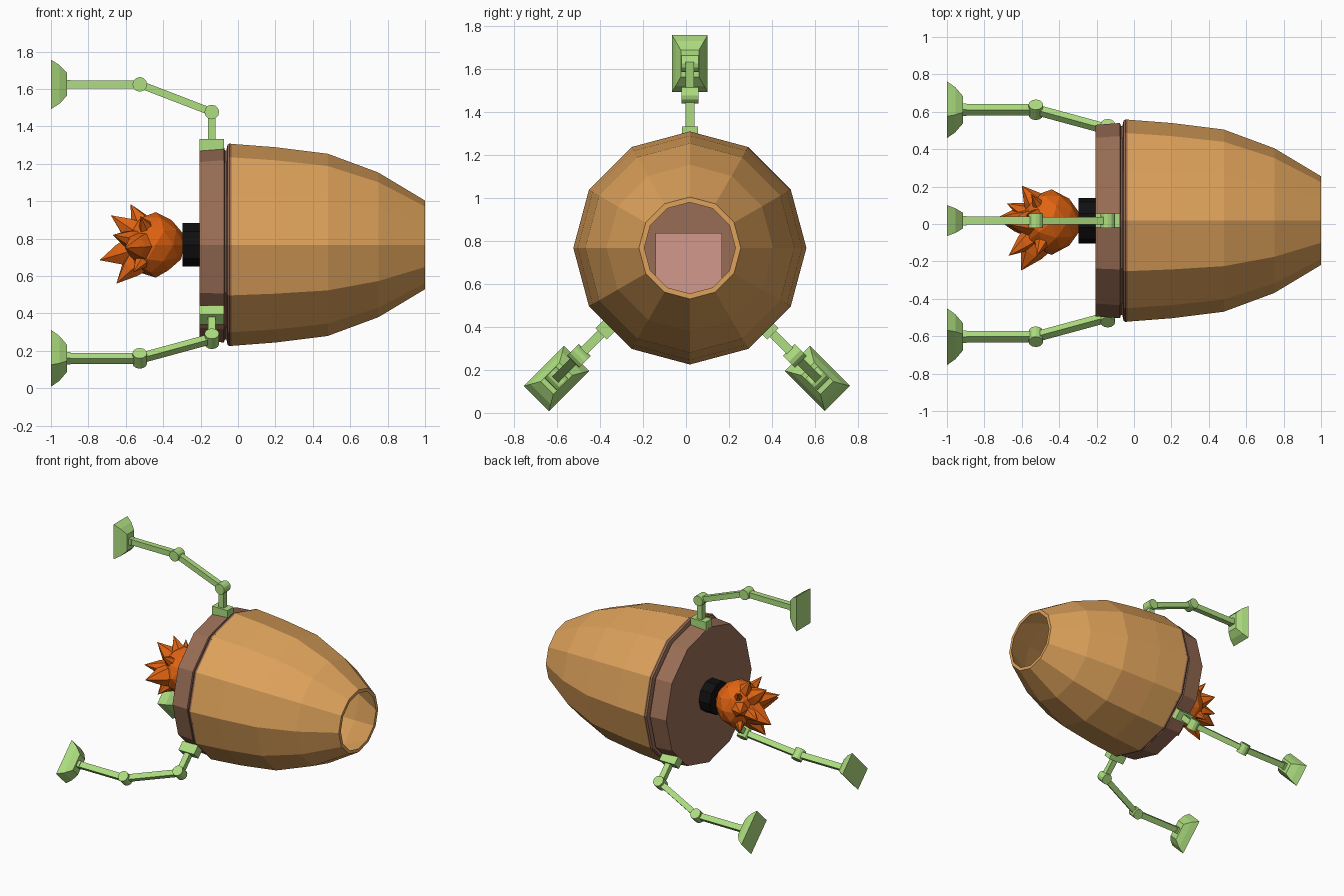
import bpy, bmesh, math
from mathutils import Vector, Matrix

if "Cube" in bpy.data.objects:
    bpy.data.objects.remove(bpy.data.objects["Cube"])

CY, CZ = 0.018, 0.767          # hull axis


def material(name, rgb):
    m = bpy.data.materials.new(name)
    lin = [((c + 0.055) / 1.055) ** 2.4 if c > 0.04 else c / 12.92 for c in rgb]
    m.diffuse_color = (*lin, 1)
    m.use_nodes = True
    m.node_tree.nodes["Principled BSDF"].inputs["Base Color"].default_value = m.diffuse_color
    return m


TAN = material("tan hull", (0.87, 0.635, 0.355))
BROWN = material("brown band", (0.60, 0.43, 0.335))
GREEN = material("light green", (0.68, 0.87, 0.50))
ORANGE = material("flame orange", (0.88, 0.39, 0.07))
BLACK = material("nozzle black", (0.06, 0.06, 0.06))
PINK = material("dusty pink", (0.82, 0.60, 0.55))


def finish(bm, name, mat, matrix=None):
    if matrix:
        bm.transform(matrix)
    bmesh.ops.recalc_face_normals(bm, faces=bm.faces)
    me = bpy.data.meshes.new(name)
    bm.to_mesh(me)
    bm.free()
    me.materials.append(mat)
    ob = bpy.data.objects.new(name, me)
    bpy.context.collection.objects.link(ob)
    return ob


def lathe(name, profile, sides, mat, loop=False, start=0.0):
    """Revolve (x, radius) points about the hull axis; cap the ends or close the loop."""
    bm = bmesh.new()
    rings = []
    for x, r in profile:
        ring = []
        for i in range(sides):
            a = start + 2 * math.pi * i / sides
            ring.append(bm.verts.new((x, CY + r * math.sin(a), CZ + r * math.cos(a))))
        rings.append(ring)
    pairs = list(zip(rings, rings[1:]))
    if loop:
        pairs.append((rings[-1], rings[0]))
    for p, q in pairs:
        for i in range(sides):
            j = (i + 1) % sides
            bm.faces.new((p[i], p[j], q[j], q[i]))
    if not loop:
        bm.faces.new(rings[0])
        bm.faces.new(rings[-1])
    return finish(bm, name, mat)


# Hull shell with an open nose
outer = [(-0.035, 0.54), (0.2, 0.522), (0.48, 0.487), (0.75, 0.387), (1.0, 0.237)]
inner = [(x, r - 0.025) for x, r in reversed(outer)]
lathe("hull_shell", outer + inner, 12, TAN, loop=True)

# Brown rear band, groove and lip
lathe("rear_band", [(-0.205, 0.512), (-0.075, 0.522), (-0.07, 0.505), (-0.062, 0.505),
                    (-0.056, 0.535), (-0.045, 0.542), (-0.034, 0.54)], 12, BROWN)

# Exhaust nozzle
lathe("nozzle", [(-0.297, 0.122), (-0.2, 0.122)], 10, BLACK, start=math.pi / 10)


def box(bm, lo, hi):
    size = [b - a for a, b in zip(lo, hi)]
    mid = [(a + b) / 2 for a, b in zip(lo, hi)]
    bmesh.ops.create_cube(bm, size=1, matrix=Matrix.Translation(mid) @ Matrix.Diagonal((*size, 1)))


# Block inside the cabin
bm = bmesh.new()
box(bm, (-0.04, -0.142, 0.44), (0.25, 0.167, 0.837))
finish(bm, "cabin_block", PINK)

# Flame: bulb with curved spikes
bm = bmesh.new()
bmesh.ops.create_icosphere(bm, subdivisions=2, radius=1)
for v in bm.verts:
    t = v.co.x
    w = 0.175 - 0.035 * max(t, 0)
    v.co = Vector((-0.44 + 0.16 * t, 0.01 + w * v.co.y, CZ + w * v.co.z))
spikes = [((-0.74, 0.03, 0.685), 0.10), ((-0.68, 0.0, 0.925), 0.085), ((-0.575, 0.05, 0.985), 0.075),
          ((-0.65, -0.03, 0.56), 0.09), ((-0.60, 0.205, 0.80), 0.085), ((-0.605, -0.25, 0.75), 0.10),
          ((-0.67, -0.17, 0.82), 0.075), ((-0.68, 0.11, 0.73), 0.07), ((-0.52, -0.17, 0.92), 0.06),
          ((-0.56, 0.15, 0.62), 0.06), ((-0.56, -0.17, 0.62), 0.06), ((-0.55, 0.16, 0.92), 0.05)]
for tip, width in spikes:
    tip = Vector(tip)
    base = Vector((-0.45, 0.01, CZ)).lerp(tip, 0.28)
    d = tip - base
    side = d.orthogonal().normalized()
    rot = d.to_track_quat('Z', 'Y').to_matrix()
    prev = None
    for f, w in ((0.0, 1.0), (0.5, 0.62)):
        ring = [bm.verts.new(base + d * f + rot @ Vector((math.cos(k * math.pi / 3),
                math.sin(k * math.pi / 3), 0)) * width * w) for k in range(6)]
        if prev:
            for k in range(6):
                bm.faces.new((prev[k], prev[(k + 1) % 6], ring[(k + 1) % 6], ring[k]))
        else:
            bm.faces.new(ring)
        prev = ring
    top = bm.verts.new(tip)
    for k in range(6):
        bm.faces.new((prev[k], prev[(k + 1) % 6], top))
finish(bm, "exhaust_flame", ORANGE)


def beam(bm, a, b, w):
    """Square bar between two (x, radial) points."""
    a, b = Vector((a[0], 0, a[1])), Vector((b[0], 0, b[1]))
    d = b - a
    rot = Matrix.Rotation(-math.atan2(d.z, d.x), 4, 'Y')
    bmesh.ops.create_cube(bm, size=1, matrix=Matrix.Translation((a + b) / 2) @ rot
                          @ Matrix.Diagonal((d.length, w, w, 1)))


def joint(bm, x, z):
    bmesh.ops.create_cone(bm, cap_ends=True, segments=12, radius1=0.039, radius2=0.039, depth=0.078,
                          matrix=Matrix.Translation((x, 0, z)) @ Matrix.Rotation(math.pi / 2, 4, 'X'))


def arm(name, degrees, cy):
    """Landing arm built with its radial direction along z, then turned about the hull axis."""
    place = Matrix.Translation((0, cy, CZ)) @ Matrix.Rotation(math.radians(degrees), 4, 'X')
    shoulder, elbow, wrist = (-0.14, 0.71), (-0.525, 0.858), (-0.9, 0.858)
    # Mount, post and links
    bm = bmesh.new()
    box(bm, (-0.205, -0.037, 0.495), (-0.075, 0.037, 0.565))
    beam(bm, (-0.14, 0.55), shoulder, 0.042)
    beam(bm, shoulder, elbow, 0.04)
    beam(bm, elbow, wrist, 0.042)
    joint(bm, *shoulder)
    joint(bm, *elbow)
    box(bm, (-0.92, -0.025, 0.835), (-0.895, 0.025, 0.881))
    finish(bm, name + "_links", GREEN, place)
    # Flared foot pad
    bm = bmesh.new()
    rings = []
    for x, hy, hz in ((-1.0, 0.083, 0.132), (-0.955, 0.066, 0.104), (-0.915, 0.042, 0.062)):
        rings.append([bm.verts.new((x, sy * hy, 0.858 + sz * hz))
                      for sy, sz in ((-1, -1), (1, -1), (1, 1), (-1, 1))])
    for p, q in zip(rings, rings[1:]):
        for i in range(4):
            j = (i + 1) % 4
            bm.faces.new((p[i], p[j], q[j], q[i]))
    bm.faces.new(rings[0])
    bm.faces.new(rings[-1])
    finish(bm, name + "_foot", GREEN, place)


arm("top_arm", 0, CY)
arm("front_arm", 135, 0.004)
arm("back_arm", -135, 0.004)
